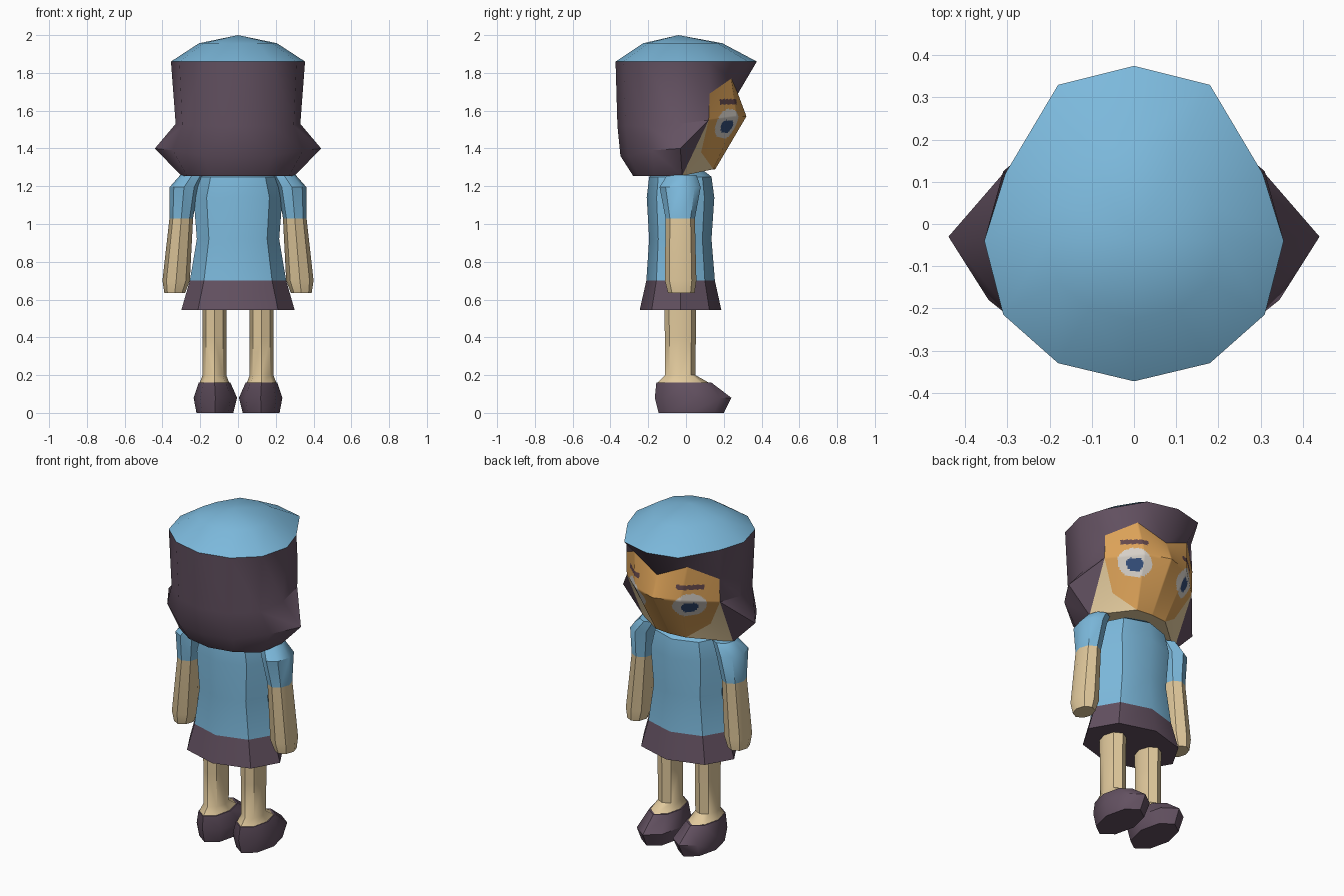
import bpy, bmesh, math
from mathutils import Vector

if "Cube" in bpy.data.objects:
    bpy.data.objects.remove(bpy.data.objects["Cube"])


def colour(name, r, g, b):
    m = bpy.data.materials.new(name)
    lin = [((c / 255 + 0.055) / 1.055) ** 2.4 for c in (r, g, b)]
    m.diffuse_color = (*lin, 1)
    m.use_nodes = True
    m.node_tree.nodes["Principled BSDF"].inputs["Base Color"].default_value = m.diffuse_color
    return m


BLUE = colour("sky_blue", 124, 185, 220)
PLUM = colour("dark_plum", 99, 81, 97)
SKIN = colour("pale_skin", 225, 201, 156)
FACE = colour("tan_face", 220, 162, 88)
WHITE = colour("eye_white", 214, 208, 200)
IRIS = colour("iris_navy", 52, 78, 122)
BROW = colour("brow_brown", 100, 72, 76)


def finish(bm, name, mats, angle):
    me = bpy.data.meshes.new(name)
    bm.to_mesh(me)
    bm.free()
    for m in mats:
        me.materials.append(m)
    ob = bpy.data.objects.new(name, me)
    bpy.context.collection.objects.link(ob)
    bpy.ops.object.select_all(action='DESELECT')
    ob.select_set(True)
    bpy.context.view_layer.objects.active = ob
    bpy.ops.object.shade_smooth_by_angle(angle=math.radians(angle))
    return ob


def loft(name, rows, mats, bands=None, side=1, n=8, angle=42):
    """Stack of elliptical rings; each row is x0, x1, y0, y1, z."""
    bm = bmesh.new()
    rings = []
    for x0, x1, y0, y1, z in rows:
        ring = []
        for i in range(n):
            a = 2 * math.pi * i / n
            x = (x0 + x1) / 2 + math.cos(a) * (x1 - x0) / 2
            y = (y0 + y1) / 2 + math.sin(a) * (y1 - y0) / 2
            ring.append(bm.verts.new((side * x, y, z)))
        rings.append(ring)
    for k in range(len(rings) - 1):
        for i in range(n):
            j = (i + 1) % n
            f = bm.faces.new((rings[k][i], rings[k][j], rings[k + 1][j], rings[k + 1][i]))
            f.material_index = bands[k] if bands else 0
    bm.faces.new(rings[0]).material_index = bands[0] if bands else 0
    bm.faces.new(rings[-1]).material_index = bands[-1] if bands else 0
    bmesh.ops.recalc_face_normals(bm, faces=bm.faces)
    return finish(bm, name, mats, angle)


def mirrored(name, polys, mats, angle=40, paint=None, cuts=0):
    """Half-shell polygons, mirrored in x and turned away from the head centre."""
    bm = bmesh.new()
    for s in (1, -1):
        for p in polys:
            bm.faces.new([bm.verts.new((s * x, y, z)) for x, y, z in p])
    bmesh.ops.remove_doubles(bm, verts=bm.verts, dist=0.0005)
    if cuts:
        bmesh.ops.subdivide_edges(bm, edges=bm.edges[:], cuts=cuts, use_grid_fill=True)
    bm.normal_update()
    for f in bm.faces:
        c = f.calc_center_median()
        if f.normal.dot(c - Vector((0, -0.03, 1.5))) < 0:
            f.normal_flip()
        if paint:
            f.material_index = paint(c)
    return finish(bm, name, mats, angle)


# Legs with ankles, and shoes
for side, tag in ((1, "right"), (-1, "left")):
    loft(tag + "_leg", [(0.045, 0.205, -0.155, 0.13, 0.155),
                        (0.062, 0.187, -0.11, 0.05, 0.20),
                        (0.062, 0.187, -0.112, 0.052, 0.40),
                        (0.06, 0.19, -0.115, 0.055, 0.60)], [SKIN], side=side)
    loft(tag + "_shoe", [(0.025, 0.22, -0.145, 0.20, 0.0),
                         (0.005, 0.235, -0.165, 0.24, 0.08),
                         (0.04, 0.208, -0.157, 0.135, 0.16)], [PLUM], side=side)
    # Arm with short sleeve
    loft(tag + "_arm", [(0.28, 0.39, -0.095, 0.045, 0.635),
                        (0.255, 0.40, -0.112, 0.055, 0.70),
                        (0.238, 0.363, -0.108, 0.047, 1.03),
                        (0.21, 0.362, -0.14, 0.078, 1.195),
                        (0.18, 0.305, -0.10, 0.055, 1.26)],
         [SKIN, BLUE], bands=[0, 0, 1, 1], side=side)

# Skirt, shirt and neck
loft("skirt", [(-0.30, 0.30, -0.245, 0.187, 0.545),
               (-0.255, 0.255, -0.21, 0.153, 0.70)], [PLUM])
loft("shirt", [(-0.255, 0.255, -0.21, 0.153, 0.70),
               (-0.218, 0.218, -0.195, 0.135, 0.92),
               (-0.235, 0.235, -0.208, 0.15, 1.14),
               (-0.205, 0.205, -0.195, 0.135, 1.25),
               (-0.12, 0.12, -0.13, 0.09, 1.285)], [BLUE])
loft("neck", [(-0.07, 0.07, -0.08, 0.07, 1.26),
              (-0.07, 0.07, -0.08, 0.07, 1.34)], [FACE])

# Hair guide columns running from back centre to front centre
top = [(0, -0.373, 1.86), (0.18, -0.33, 1.86), (0.31, -0.215, 1.86), (0.355, -0.04, 1.86),
       (0.305, 0.12, 1.86), (0.18, 0.33, 1.86), (0, 0.375, 1.86)]
mid = [(0, -0.363, 1.52), (0.17, -0.32, 1.52), (0.295, -0.21, 1.52), (0.33, -0.04, 1.53)]
flare = [(0, -0.347, 1.36), (0.18, -0.305, 1.36), (0.345, -0.18, 1.39), (0.44, -0.03, 1.40)]
hem = [(0, -0.28, 1.255), (0.15, -0.25, 1.255), (0.27, -0.17, 1.255), (0.30, -0.02, 1.255)]
# Hairline and face guide points
temple, peak, dip = (0.31, 0.125, 1.69), (0.175, 0.24, 1.77), (0, 0.275, 1.69)
cheek, brow, nose = (0.31, 0.12, 1.55), (0.15, 0.27, 1.57), (0, 0.32, 1.57)
jaw, chin_side, chin = (0.22, 0.08, 1.38), (0.10, 0.145, 1.29), (0, 0.155, 1.29)

# Hair shell: back, flared tips and pointed fringe
hair = []
for a, b in ((top, mid), (mid, flare), (flare, hem)):
    hair += [(a[i], a[i + 1], b[i + 1], b[i]) for i in range(3)]
hair += [(top[3], top[4], temple, mid[3]), (mid[3], temple, cheek), (mid[3], cheek, flare[3]),
         (cheek, flare[3], hem[3]), (top[4], top[5], peak, temple), (top[5], top[6], dip, peak)]
mirrored("hair", hair, [PLUM])

# Domed cap
crown = (0, -0.04, 2.0)
ring = [(x * 0.58, -0.04 + (y + 0.04) * 0.56, 1.957) for x, y, z in top]
cap = []
for i in range(6):
    cap += [(top[i], top[i + 1], ring[i + 1], ring[i]), (ring[i], ring[i + 1], crown)]
mirrored("cap", cap, [BLUE], 45)


# Face with eyes and brows coloured by position
def features(c):
    u = ((abs(c.x) - 0.185) - (c.y - 0.225)) / math.sqrt(2)
    v = c.z - 1.53
    if abs(u) < 0.075 and abs(v - 0.117) < 0.014:
        return 3
    notch = v > 0.018 - abs(u) * 0.4 + 0.012 * (abs(u) > 0.012)
    if (u / 0.046) ** 2 + ((v + 0.008) / 0.042) ** 2 < 1 and not notch:
        return 2
    return 1 if (u / 0.093) ** 2 + (v / 0.078) ** 2 < 1 else 0


mirrored("face", [(dip, peak, brow, nose), (peak, temple, cheek, brow),
                  (nose, brow, chin_side, chin), (brow, cheek, jaw, chin_side)],
         [FACE, WHITE, IRIS, BROW], 40, features, cuts=27)

# Pale underside of the head behind the jaw
mirrored("head_underside", [(cheek, hem[3], jaw), (jaw, hem[3], chin_side),
                            (chin, chin_side, hem[3], hem[2], hem[1], hem[0])], [SKIN])
